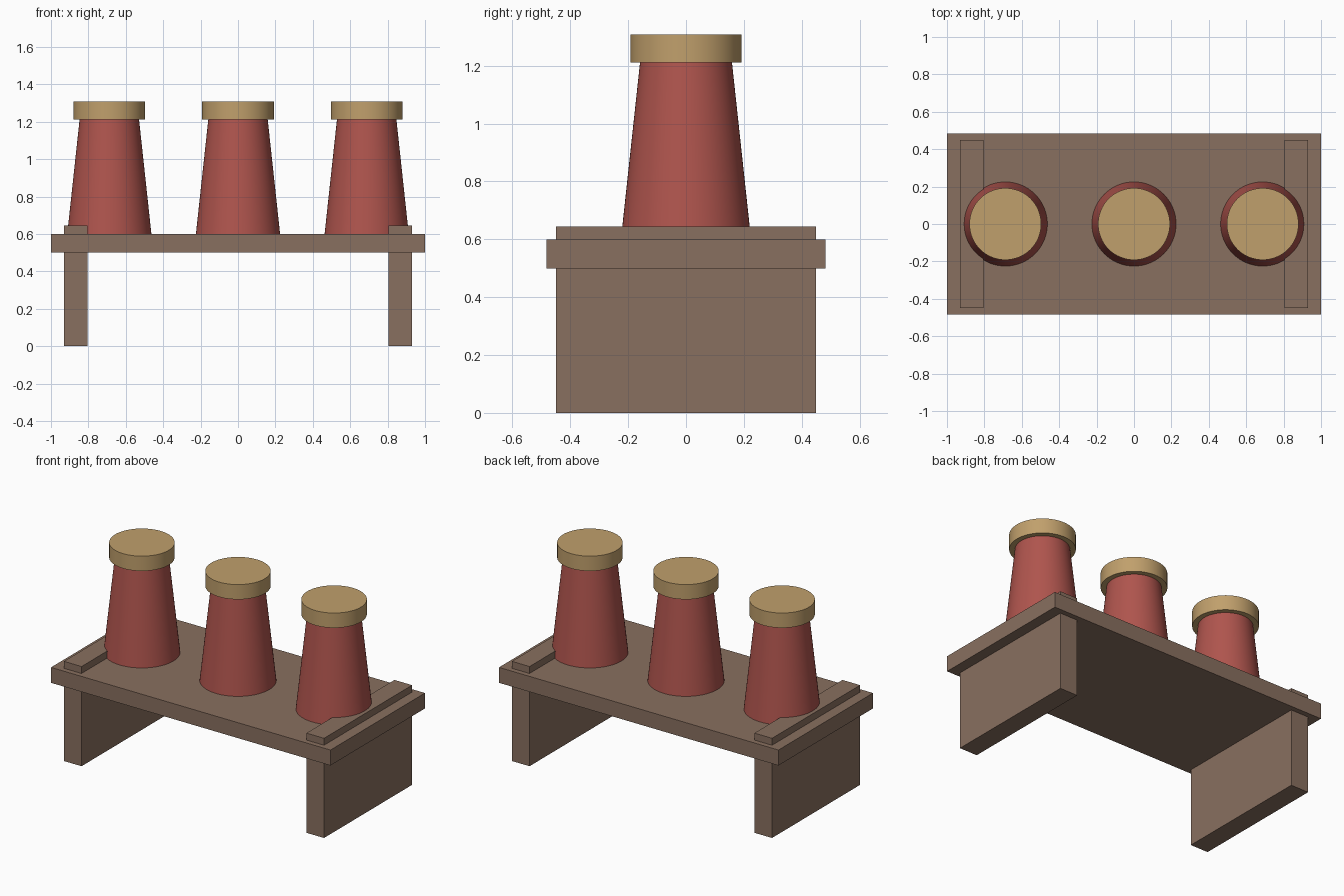
import bpy
import math

default = bpy.data.objects.get("Cube")
if default:
    bpy.data.objects.remove(default, do_unlink=True)


def make_material(name, rgb):
    mat = bpy.data.materials.new(name)
    mat.use_nodes = True
    mat.diffuse_color = (*rgb, 1)
    mat.node_tree.nodes["Principled BSDF"].inputs["Base Color"].default_value = (*rgb, 1)
    return mat


brown = make_material("brown wood", (0.25, 0.16, 0.115))
red = make_material("red clay", (0.43, 0.09, 0.075))
tan = make_material("tan cork", (0.53, 0.35, 0.15))


def box(name, x, half_x, half_y, bottom, top, mat):
    bpy.ops.mesh.primitive_cube_add(size=2, location=(x, 0, (bottom + top) / 2))
    obj = bpy.context.object
    obj.name = name
    obj.scale = (half_x, half_y, (top - bottom) / 2)
    bpy.ops.object.transform_apply(location=False, rotation=False, scale=True)
    obj.data.materials.append(mat)


def tapered(name, x, r_bottom, r_top, bottom, top, mat):
    bpy.ops.mesh.primitive_cone_add(vertices=64, radius1=r_bottom, radius2=r_top,
                                    depth=top - bottom, location=(x, 0, (bottom + top) / 2))
    obj = bpy.context.object
    obj.name = name
    obj.data.materials.append(mat)
    bpy.ops.object.shade_smooth_by_angle(angle=math.radians(30))


# Bench: top board with two side panels that pass through it
box("bench_top", 0, 1.0, 0.483, 0.5, 0.6, brown)
for side, sign in (("left", 1), ("right", -1)):
    box(f"{side}_leg_panel", sign * 0.868, 0.063, 0.45, 0, 0.645, brown)

# Row of three stoppered jars
for label, x in (("right", -0.688), ("middle", 0), ("left", 0.688)):
    tapered(f"{label}_jar", x, 0.225, 0.158, 0.6, 1.22, red)
    tapered(f"{label}_jar_lid", x, 0.192, 0.192, 1.212, 1.308, tan)
